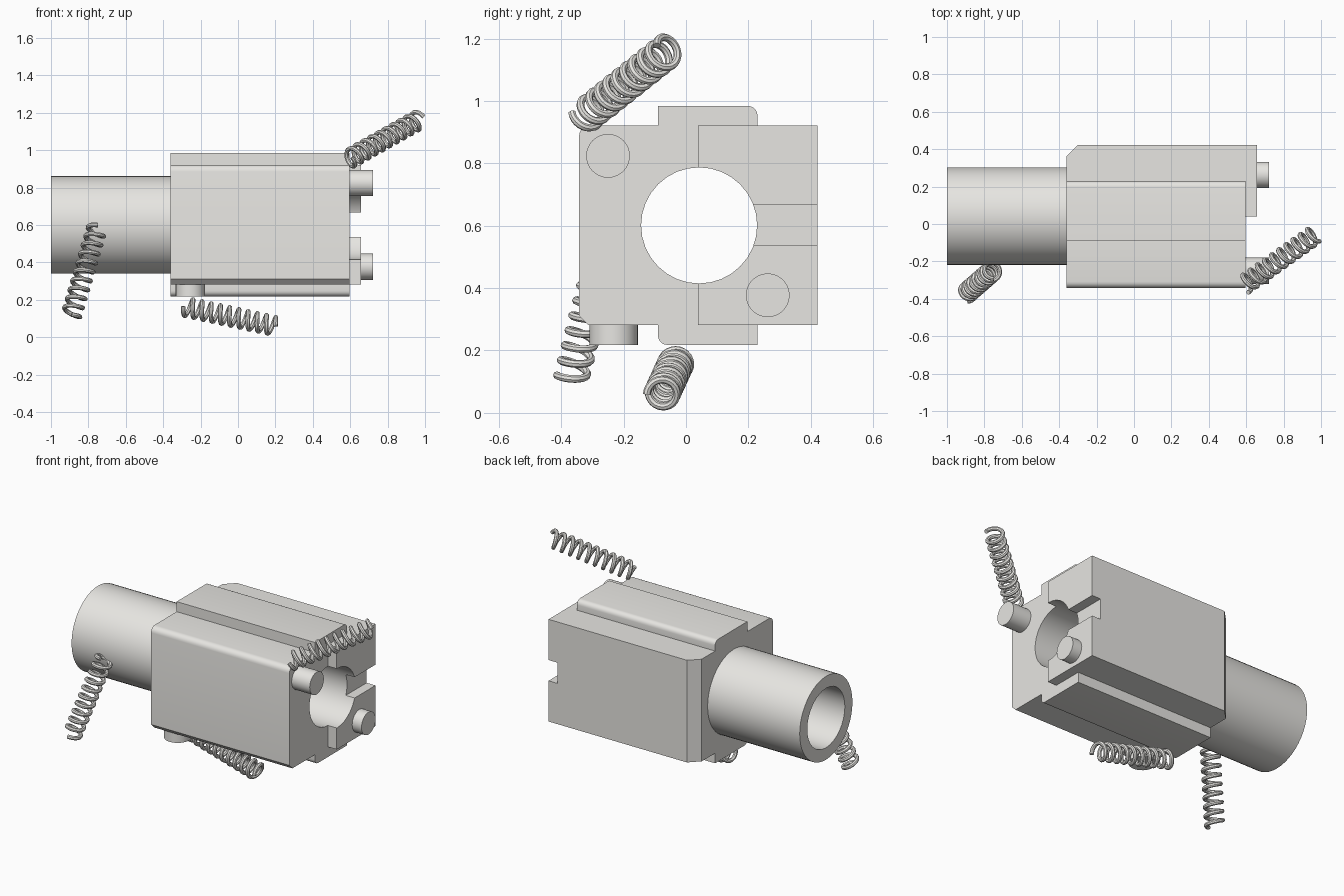
import bpy, bmesh, math
from mathutils import Vector, Matrix

if "Cube" in bpy.data.objects:
    bpy.data.objects.remove(bpy.data.objects["Cube"])

CY, CZ = 0.042, 0.601             # shared axis of bore and tube
X0, X1, X2, X3 = -0.362, 0.596, 0.657, 0.721
YB, ZB, ZT = 0.422, 0.281, 0.921  # block back, bottom and top

# Light warm grey
grey = bpy.data.materials.new("light_grey")
grey.diffuse_color = (0.8, 0.79, 0.76, 1)
grey.use_nodes = True
grey.node_tree.nodes["Principled BSDF"].inputs["Base Color"].default_value = grey.diffuse_color


def finish(name, bm):
    bmesh.ops.recalc_face_normals(bm, faces=bm.faces)
    me = bpy.data.meshes.new(name)
    bm.to_mesh(me)
    bm.free()
    me.materials.append(grey)
    ob = bpy.data.objects.new(name, me)
    bpy.context.collection.objects.link(ob)
    return ob


def activate(ob):
    bpy.ops.object.select_all(action='DESELECT')
    ob.select_set(True)
    bpy.context.view_layer.objects.active = ob


def smooth(ob):
    activate(ob)
    bpy.ops.object.shade_smooth_by_angle(angle=math.radians(32))


def cylinder(name, a, b, r, sides=32):
    a, b = Vector(a), Vector(b)
    bm = bmesh.new()
    rot = (b - a).to_track_quat('Z', 'Y').to_matrix().to_4x4()
    bmesh.ops.create_cone(bm, cap_ends=True, segments=sides, radius1=r, radius2=r,
                          depth=(b - a).length,
                          matrix=Matrix.Translation((a + b) / 2) @ rot)
    return finish(name, bm)


def rounded(points, steps=5):
    """Replace each (y, z, r) right-angle corner by an arc of radius r."""
    out = []
    for i, (y, z, r) in enumerate(points):
        p = Vector((y, z))
        if r == 0:
            out.append(p)
            continue
        u = (Vector(points[i - 1][:2]) - p).normalized()
        v = (Vector(points[(i + 1) % len(points)][:2]) - p).normalized()
        for k in range(steps + 1):
            t = k / steps * math.pi / 2
            out.append(p + u * r * (1 - math.sin(t)) + v * r * (1 - math.cos(t)))
    return out


def bore(ob):
    cutter = cylinder("bore_cutter", (-1.2, CY, CZ), (1.2, CY, CZ), 0.186, 32)
    cutter.hide_render = True
    mod = ob.modifiers.new("bore", 'BOOLEAN')
    mod.operation, mod.solver, mod.object = 'DIFFERENCE', 'EXACT', cutter
    activate(ob)
    bpy.ops.object.modifier_apply(modifier=mod.name)
    bpy.data.objects.remove(cutter)
    smooth(ob)


# Main block: ridged profile extruded along x, lower front corner chamfered
profile = rounded([
    (-0.343, ZB + 0.03, 0), (-0.313, ZB, 0), (-0.09, ZB, 0), (-0.09, 0.218, 0.03),
    (0.229, 0.218, 0), (0.229, ZB, 0), (YB, ZB, 0), (YB, ZT, 0), (0.229, ZT, 0),
    (0.229, 0.984, 0.03), (-0.09, 0.984, 0), (-0.09, ZT, 0), (-0.343, ZT, 0.035)])
bm = bmesh.new()
face = bm.faces.new([bm.verts.new((X0, p.x, p.y)) for p in profile])
ext = bmesh.ops.extrude_face_region(bm, geom=[face], use_keep_orig=True)
bmesh.ops.translate(bm, vec=(X1 - X0, 0, 0),
                    verts=[g for g in ext["geom"] if isinstance(g, bmesh.types.BMVert)])
bmesh.ops.recalc_face_normals(bm, faces=bm.faces)
# chamfer on the rear vertical corner
corner = [e for e in bm.edges
          if all(abs(v.co.x - X0) < 1e-4 and abs(v.co.y - YB) < 1e-4 for v in e.verts)]
bmesh.ops.bevel(bm, geom=corner, offset=0.06, segments=1, affect='EDGES')
bore(finish("main_block", bm))

# End lugs above and below the slot
for name, z0, z1 in (("lower_lug", ZB, 0.536), ("upper_lug", 0.666, ZT)):
    bm = bmesh.new()
    bmesh.ops.create_cube(bm, size=1, matrix=Matrix.Translation(
        ((X1 + X2) / 2, (0.039 + YB) / 2, (z0 + z1) / 2))
        @ Matrix.Diagonal((X2 - X1, YB - 0.039, z1 - z0, 1)))
    bore(finish(name, bm))

# Tube
bore(cylinder("tube", (-1, CY, CZ), (X0, CY, CZ), 0.261, 48))

# End pegs and bottom button
smooth(cylinder("upper_peg", (X1 - 0.01, -0.25, 0.824), (X3, -0.25, 0.824), 0.07))
smooth(cylinder("lower_peg", (X2 - 0.01, 0.262, 0.377), (X3, 0.262, 0.377), 0.07))
smooth(cylinder("bottom_button", (-0.255, -0.232, 0.218), (-0.255, -0.232, 0.295), 0.078))


# Loose coil springs
def spring(name, a, b, turns=10, radius=0.047, wire=0.0125, per_turn=24):
    a, b = Vector(a), Vector(b)
    axis = (b - a).normalized()
    a, b = a - axis * 0.018, b + axis * 0.018
    u = Vector((0, -1, 0))
    u = (u - axis * u.dot(axis)).normalized()
    v = axis.cross(u)
    n = turns * per_turn
    cu = bpy.data.curves.new(name, 'CURVE')
    cu.dimensions = '3D'
    cu.bevel_depth, cu.bevel_resolution, cu.use_fill_caps = wire, 2, True
    sp = cu.splines.new('POLY')
    sp.points.add(n)
    for i, pt in enumerate(sp.points):
        t = i / per_turn * math.tau
        pt.co = (*(a.lerp(b, i / n) + radius * (u * math.cos(t) + v * math.sin(t))), 1)
    cu.materials.append(grey)
    ob = bpy.data.objects.new(name, cu)
    bpy.context.collection.objects.link(ob)
    activate(ob)
    bpy.ops.object.convert(target='MESH')
    ob = bpy.context.view_layer.objects.active
    smooth(ob)


spring("upper_spring", (0.602, -0.316, 0.958), (0.958, -0.063, 1.158))
spring("side_spring", (-0.888, -0.364, 0.127), (-0.757, -0.25, 0.572))
spring("bottom_spring", (-0.27, -0.032, 0.16), (0.187, -0.077, 0.062))
